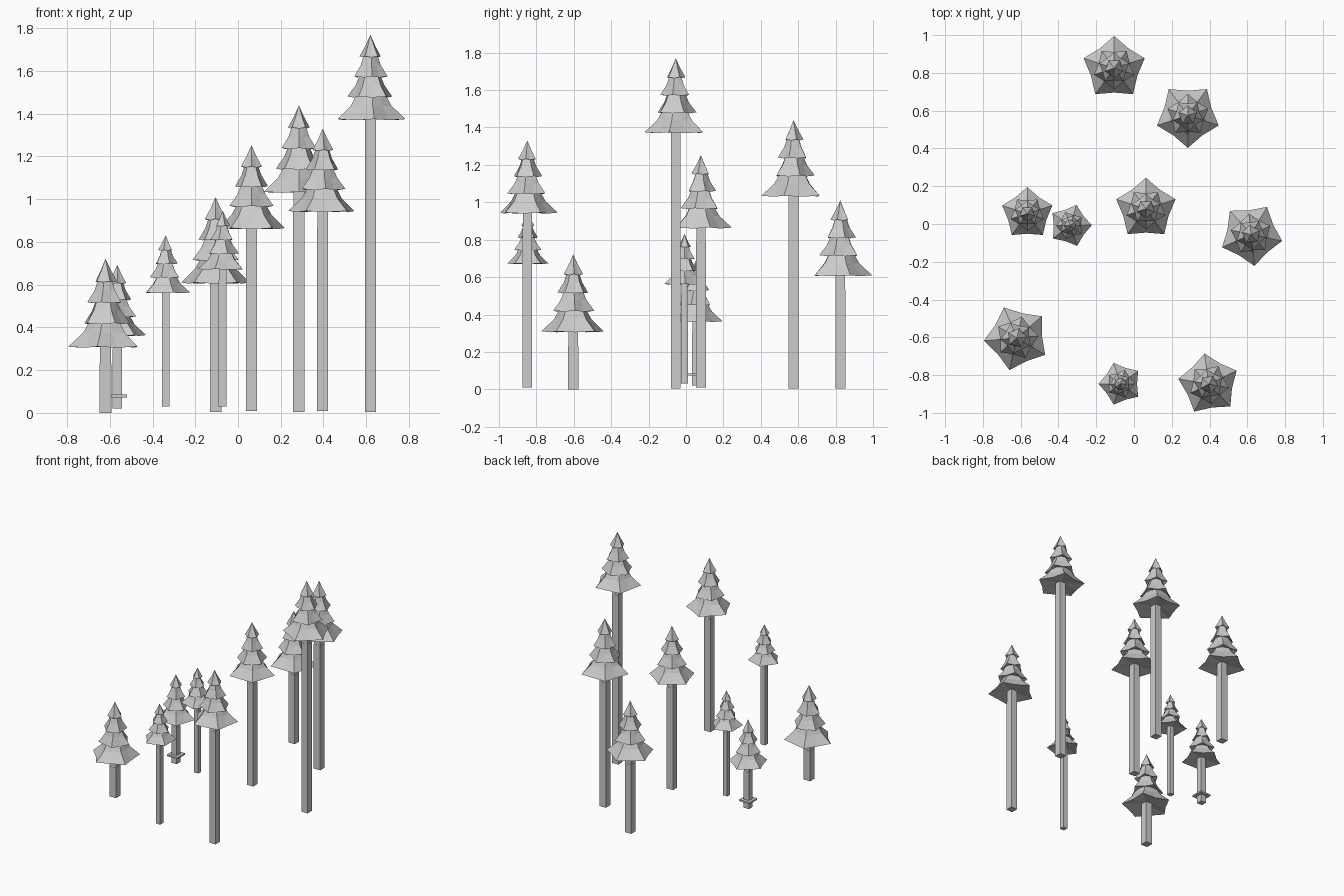
import bpy, bmesh, math

if "Cube" in bpy.data.objects:
    bpy.data.objects.remove(bpy.data.objects["Cube"])

grey = bpy.data.materials.new("pale grey")
grey.diffuse_color = (0.6, 0.6, 0.6, 1)
grey.use_nodes = True
grey.node_tree.nodes["Principled BSDF"].inputs["Base Color"].default_value = grey.diffuse_color

# x, y, skirt height, skirt radius, turn in degrees, trunk foot height
TREES = [
    (0.62, -0.055, 1.37, 0.168, -12, 0.005),
    (0.285, 0.575, 1.03, 0.172, -90, 0.005),
    (0.396, -0.848, 0.94, 0.164, 98, 0.01),
    (0.063, 0.08, 0.86, 0.165, 90, 0.01),
    (-0.105, 0.825, 0.605, 0.17, 90, 0.005),
    (-0.072, -0.846, 0.67, 0.116, 36, 0.03),
    (-0.338, -0.008, 0.56, 0.114, 1, 0.03),
    (-0.565, 0.055, 0.36, 0.14, 90, 0.02),
    (-0.62, -0.603, 0.305, 0.175, 41, 0.0),
]

# Flared tiers as (radius, height) rings, in skirt radii, from top to hem
TIERS = [
    [(0.0, 2.38), (0.14, 2.08), (0.31, 1.78)],
    [(0.17, 1.88), (0.30, 1.52), (0.49, 1.22)],
    [(0.26, 1.36), (0.42, 0.98), (0.66, 0.66)],
    [(0.36, 0.82), (0.60, 0.40), (1.0, 0.03)],
]


def finish(bm, name):
    bmesh.ops.remove_doubles(bm, verts=bm.verts, dist=1e-5)
    bmesh.ops.recalc_face_normals(bm, faces=bm.faces)
    mesh = bpy.data.meshes.new(name)
    bm.to_mesh(mesh)
    bm.free()
    mesh.materials.append(grey)
    ob = bpy.data.objects.new(name, mesh)
    bpy.context.collection.objects.link(ob)
    return ob


def box(name, x, y, z0, z1, width):
    bm = bmesh.new()
    bmesh.ops.create_cube(bm, size=1)
    for v in bm.verts:
        v.co = (x + v.co.x * width, y + v.co.y * width,
                z0 + (v.co.z + 0.5) * (z1 - z0))
    return finish(bm, name)


def tier(name, x, y, z, size, rings, turn):
    """Five-pointed skirt with a closed, slightly raised underside."""
    bm = bmesh.new()
    rows = []
    for k, (r, h) in enumerate(rings):
        row = []
        for i in range(10):
            a = turn + i * math.pi / 5
            valley = i % 2 == 1
            rr = r * size * ((0.76 if k == 2 else 0.84) if valley else 1)
            drop = 0.03 * size if valley and k == 2 else 0
            row.append(bm.verts.new((x + rr * math.cos(a), y + rr * math.sin(a),
                                     z + h * size - drop)))
        rows.append(row)
    for up, low in zip(rows, rows[1:]):
        for i in range(10):
            j = (i + 1) % 10
            bm.faces.new((up[i], low[i], low[j], up[j]))
    # underside fan
    under = bm.verts.new((x, y, z + (rings[-1][1] + 0.1) * size))
    for i in range(10):
        bm.faces.new((rows[-1][(i + 1) % 10], rows[-1][i], under))
    # lid of the tiers that tuck under the one above
    if rings[0][0] > 0:
        bm.faces.new(rows[0])
    return finish(bm, name)


for n, (x, y, z, size, deg, foot) in enumerate(TREES, 1):
    seam = z - 0.42 * size
    box(f"trunk_{n}", x, y, foot, seam, 0.315 * size)
    box(f"trunk_top_{n}", x, y, seam, z + 0.2 * size, 0.30 * size)
    for k, rings in enumerate(TIERS):
        turn = math.radians(deg + 36 * (3 - k))
        tier(f"foliage_{n}_{k + 1}", x, y, z, size, rings, turn)

# square collar round the foot of one small trunk
box("trunk_collar", -0.565, 0.055, 0.073, 0.085, 0.09)
